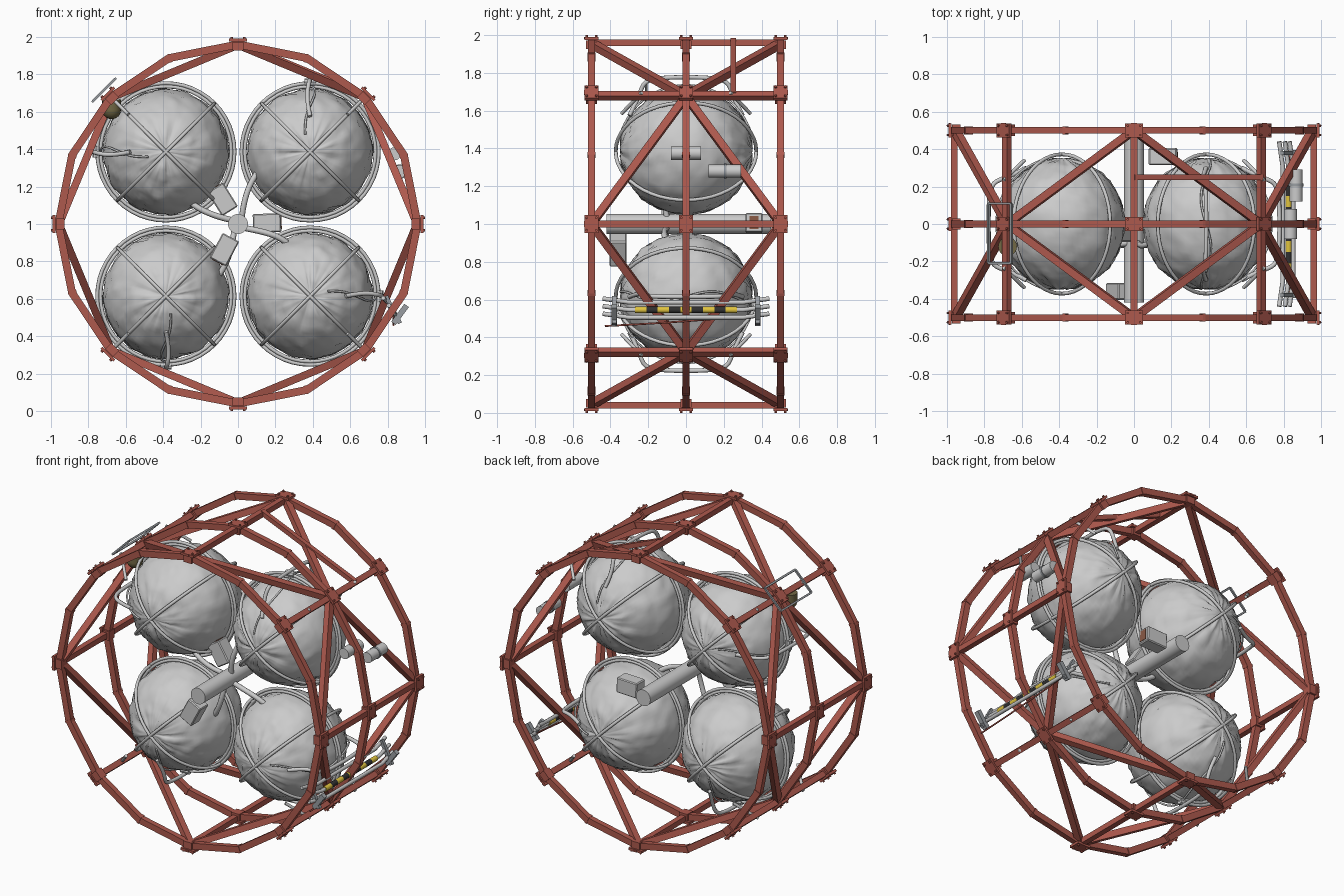
import bpy, bmesh, math
from mathutils import Vector, Matrix, noise

if "Cube" in bpy.data.objects:
    bpy.data.objects.remove(bpy.data.objects["Cube"])

def material(name, c):
    m = bpy.data.materials.new(name)
    m.diffuse_color = (*c, 1)
    m.use_nodes = True
    m.node_tree.nodes["Principled BSDF"].inputs["Base Color"].default_value = m.diffuse_color
    return m

RED = material("red_paint", (0.42, 0.10, 0.075))
YELLOW = material("yellow", (0.75, 0.55, 0.05))
BLACK = material("black", (0.03, 0.03, 0.03))
OLIVE = material("olive", (0.17, 0.14, 0.06))
BROWN = material("brown", (0.25, 0.1, 0.06))
DARK = material("steel_grey", (0.32, 0.34, 0.36))

def finish(name, bm, mat=None, smooth=False):
    bmesh.ops.recalc_face_normals(bm, faces=bm.faces)
    me = bpy.data.meshes.new(name)
    bm.to_mesh(me)
    bm.free()
    if mat:
        me.materials.append(mat)
    ob = bpy.data.objects.new(name, me)
    bpy.context.collection.objects.link(ob)
    if smooth:
        bpy.ops.object.select_all(action='DESELECT')
        bpy.context.view_layer.objects.active = ob
        ob.select_set(True)
        bpy.ops.object.shade_smooth_by_angle(angle=math.radians(40))
    return ob

def polar(deg, r, y):
    a = math.radians(deg)
    return Vector((r * math.cos(a), y, 1 + r * math.sin(a)))

def add_box(bm, deg, r, y, size):
    """box placed on the wheel: size = radial, along y, tangential"""
    m = Matrix.Translation(polar(deg, r, y)) @ Matrix.Rotation(-math.radians(deg), 4, 'Y')
    bmesh.ops.create_cube(bm, size=1, matrix=m @ Matrix.Diagonal((*size, 1)))

def add_beam(bm, p, q, w, radial=None):
    p, q = Vector(p), Vector(q)
    d = (q - p).normalized()
    up = radial or ((p + q) / 2 - Vector((0, (p.y + q.y) / 2, 1)))
    side = d.cross(up).normalized()
    up = side.cross(d)
    m = Matrix((side, d, up)).transposed().to_4x4()
    m.translation = (p + q) / 2
    bmesh.ops.create_cube(bm, size=1, matrix=m @ Matrix.Diagonal((w, (q - p).length, w, 1)))

def add_cyl(bm, p, q, r, seg=16):
    p, q = Vector(p), Vector(q)
    m = (q - p).to_track_quat('Z', 'Y').to_matrix().to_4x4()
    m.translation = (p + q) / 2
    bmesh.ops.create_cone(bm, cap_ends=True, segments=seg, radius1=r, radius2=r,
                          depth=(q - p).length, matrix=m)

def tube(name, paths, r, mat=None, closed=False, curved=True):
    cu = bpy.data.curves.new(name, 'CURVE')
    cu.dimensions = '3D'
    cu.bevel_depth, cu.bevel_resolution, cu.resolution_u = r, 2, 5
    cu.use_fill_caps = True
    for pts in paths:
        s = cu.splines.new('NURBS' if curved else 'POLY')
        s.points.add(len(pts) - 1)
        for sp, p in zip(s.points, pts):
            sp.co = (*p, 1)
        s.use_cyclic_u = closed
        s.use_endpoint_u = not closed
        s.order_u = min(4, len(pts))
    tmp = bpy.data.objects.new(name + "_path", cu)
    me = bpy.data.meshes.new_from_object(tmp)
    bpy.data.objects.remove(tmp)
    me.name = name
    if mat:
        me.materials.clear()
        me.materials.append(mat)
    ob = bpy.data.objects.new(name, me)
    bpy.context.collection.objects.link(ob)
    return ob

# three sixteen-sided frame rings with a square section
for y, name in ((-0.5, "front_ring"), (0, "middle_ring"), (0.5, "rear_ring")):
    bm = bmesh.new()
    h = 0.018
    loops = [[bm.verts.new(polar(i * 22.5, r, y + dy)) for r, dy in
              ((0.938, -h), (0.98, -h), (0.98, h), (0.938, h))] for i in range(16)]
    for i in range(16):
        a, b = loops[i], loops[(i + 1) % 16]
        for j in range(4):
            bm.faces.new((a[j], a[(j + 1) % 4], b[(j + 1) % 4], b[j]))
    # small joint sleeves between the nodes
    for i in range(8):
        add_box(bm, 22.5 + 45 * i, 0.957, y, (0.046, 0.042, 0.016))
    finish(name, bm, RED)

# long beams, diagonal braces and the extra top bar
bm = bmesh.new()
for k in range(8):
    add_beam(bm, polar(45 * k, 0.96, -0.5), polar(45 * k, 0.96, 0.5), 0.036)
finish("long_beams", bm, RED)
bm = bmesh.new()
for k in range(4):
    for side in (-45, 45):
        for y in (-0.5, 0.5):
            add_beam(bm, polar(90 * k, 0.955, y), polar(90 * k + side, 0.955, 0), 0.04)
add_beam(bm, polar(90, 0.97, 0.25), polar(45, 0.97, 0.25), 0.03)
finish("diagonal_braces", bm, RED)

# joint plates with bolts
bm = bmesh.new()
for k in range(8):
    for y in (-0.5, 0, 0.5):
        add_box(bm, 45 * k, 0.982, y, (0.016, 0.075, 0.095))
        add_box(bm, 45 * k, 0.950, y, (0.045, 0.06, 0.06))
        for s in (-1, 1):
            for t in (-1, 1):
                p = polar(45 * k + s * 1.9, 1, y + t * 0.025)
                add_cyl(bm, polar(45 * k + s * 1.9, 0.985, y + t * 0.025), p, 0.007, 6)
        if y:
            add_box(bm, 45 * k, 0.985, y + math.copysign(0.03, y), (0.01, 0.02, 0.03))
finish("joint_plates", bm, RED)

# crumpled foil tanks, creases running out from the poles
C = 0.385
bm = bmesh.new()
bmesh.ops.create_uvsphere(bm, u_segments=72, v_segments=44, radius=0.335,
                          matrix=Matrix.Rotation(math.pi / 2, 4, 'X'))
for v in bm.verts:
    n = v.co.normalized()
    a = math.atan2(n.z, n.x)
    pole = abs(n.y) ** 6 * min(1, (1 - abs(n.y)) * 25)
    crease = noise.noise(Vector((math.cos(a) * 7, math.sin(a) * 7, n.y * 2)))
    d = 0.009 * noise.noise(n * 5) + 0.006 * noise.noise(n * 14) + 0.022 * pole * crease
    v.co += n * d
    v.co.y *= 1.04
first = finish("foil_tank_1", bm, None)
for f in first.data.polygons:
    f.use_smooth = True
centres = [(C, C), (C, -C), (-C, -C), (-C, C)]
outward = [(0, 1), (1, 0), (0, -1), (-1, 0)]
for i, (cx, cz) in enumerate(centres):
    ob = first
    if i:
        ob = bpy.data.objects.new("foil_tank_%d" % (i + 1), first.data)
        bpy.context.collection.objects.link(ob)
    ob.location = (cx, 0, 1 + cz)
    ob.rotation_euler = (0, 1.5708 * i, 0)

    # wire cage: equator hoops and two crossing meridian hoops
    c = Vector((cx, 0, 1 + cz))
    circle = [(math.cos(t * math.tau / 48), math.sin(t * math.tau / 48)) for t in range(48)]
    hoops = [[c + Vector((R * u, 0, R * v)) for u, v in circle] for R in (0.367, 0.349)]
    for s in (1, -1):
        hoops.append([c + Vector((0.258 * u, 0.372 * v, 0.258 * s * u)) for u, v in circle])
    tube("cage_hoops_%d" % (i + 1), hoops, 0.010, None, True, False)

    # stubs carrying the cage from the frame
    dx, dz = math.copysign(1, cx), math.copysign(1, cz)
    diag = Vector((dx, 0, dz))
    tube("cage_stubs_%d" % (i + 1),
         [[c + diag * 0.20 + Vector((0, s * 0.34, 0)), c + diag * 0.31 + Vector((0, s * 0.235, 0))]
          for s in (-1, 1)], 0.010, None, False, False)

    # feed handles and a wavy line along the outer side
    o = Vector((outward[i][0], 0, outward[i][1]))
    t = Vector((-o.z, 0, o.x))
    Y = Vector((0, 1, 0))
    tube("feed_handle_%d" % (i + 1),
         [[c + o * 0.19 + Y * s * 0.30, c + o * 0.28 + Y * s * 0.25 + t * 0.02,
           c + o * 0.36 + Y * s * 0.235 + t * 0.01, c + o * 0.385 + Y * s * 0.18,
           c + o * 0.392 + Y * s * 0.08, c + o * 0.392] for s in (-1, 1)], 0.012)
    tube("wavy_line_%d" % (i + 1),
         [[c + o * 0.352 * math.cos(p) + Y * 0.36 * math.sin(p) + t * 0.03 * math.sin(4 * p)
           for p in [-1.3 + 0.2 * j for j in range(14)]]], 0.006)

    # clip where the feed meets the hoop
    bm = bmesh.new()
    q = c + o * 0.372
    add_cyl(bm, q - t * 0.03, q + t * 0.03, 0.02, 8)
    finish("feed_clip_%d" % (i + 1), bm, None, True)

# central tube with three control boxes
bm = bmesh.new()
add_cyl(bm, (0, -0.42, 1), (0, 0.45, 1), 0.053, 32)
finish("central_tube", bm, None, True)
for j, (deg, y) in enumerate(((2, 0.36), (122, -0.05), (242, -0.36))):
    bm = bmesh.new()
    add_box(bm, deg, 0.155, y, (0.15, 0.09, 0.10))
    bmesh.ops.bevel(bm, geom=bm.edges[:], offset=0.006, segments=1, affect='EDGES')
    finish("control_box_%d" % (j + 1), bm)
    bm = bmesh.new()
    add_box(bm, deg, 0.231, y, (0.004, 0.05, 0.07))
    finish("control_box_face_%d" % (j + 1), bm, BROWN)

# curved pipes from the central tube to the tanks
tube("centre_pipes", [
    [(0.02, -0.1, 1.03), (0.03, -0.12, 1.12), (0.05, -0.12, 1.2), (0.10, -0.1, 1.27)],
    [(-0.03, -0.1, 1.02), (-0.12, -0.12, 1.04), (-0.2, -0.12, 1.07), (-0.26, -0.1, 1.12)],
    [(0.03, -0.1, 0.98), (0.12, -0.12, 0.96), (0.2, -0.12, 0.95), (0.26, -0.1, 0.9)],
    [(-0.02, -0.1, 0.97), (-0.03, -0.12, 0.88), (-0.05, -0.12, 0.8), (-0.10, -0.1, 0.73)]], 0.016)

# side rails, end brackets and striped sleeve
rails = [(0.795, 0.585), (0.825, 0.545), (0.85, 0.505)]
tube("side_rails", [[(x - 0.02, -0.44, z + 0.02), (x, -0.3, z), (x, 0.3, z), (x - 0.02, 0.44, z + 0.02)]
                    for x, z in rails], 0.012, None, False, False)
bm = bmesh.new()
for y in (-0.38, 0.38):
    add_beam(bm, (0.79, y, 0.615), (0.865, y, 0.47), 0.022, Vector((0, 1, 0)))
    add_beam(bm, (0.83, y, 0.47), (0.90, y, 0.565), 0.03, Vector((0, 1, 0)))
finish("rail_brackets", bm, DARK)
for mat, off, name in ((YELLOW, 0, "yellow_stripes"), (BLACK, 1, "black_stripes")):
    bm = bmesh.new()
    for n in range(off, 9, 2):
        y = -0.27 + n * 0.06
        add_cyl(bm, (0.825, y, 0.545), (0.825, y + 0.06, 0.545), 0.017)
    finish(name, bm, mat, True)
tube("red_cable", [[(0.83, -0.43, 0.46), (0.83, 0, 0.48), (0.83, 0.4, 0.52)]], 0.005, RED)

# small canisters on the right side
bm = bmesh.new()
add_cyl(bm, (0.865, 0.12, 1.28), (0.865, 0.29, 1.28), 0.035, 20)
add_cyl(bm, (0.835, -0.08, 1.375), (0.835, 0.08, 1.375), 0.035, 20)
finish("canisters", bm, None, True)
bm = bmesh.new()
add_cyl(bm, (0.865, 0.2, 1.28), (0.865, 0.215, 1.28), 0.039, 20)
finish("canister_band", bm, DARK, True)

# lamp dome and square guard at the upper left corner
bm = bmesh.new()
bmesh.ops.create_uvsphere(bm, u_segments=20, v_segments=12, radius=0.05,
                          matrix=Matrix.Translation((-0.675, -0.12, 1.61)))
add_cyl(bm, (-0.675, -0.12, 1.61), (-0.675, -0.12, 1.665), 0.05, 20)
finish("lamp_dome", bm, OLIVE, True)
corners = [polar(135 + s * 4.8, 1.015, y) for s, y in ((-1, -0.21), (1, -0.21), (1, 0.11), (-1, 0.11))]
bm = bmesh.new()
for j in range(4):
    add_beam(bm, corners[j], corners[(j + 1) % 4], 0.012)
finish("square_guard", bm, DARK)
